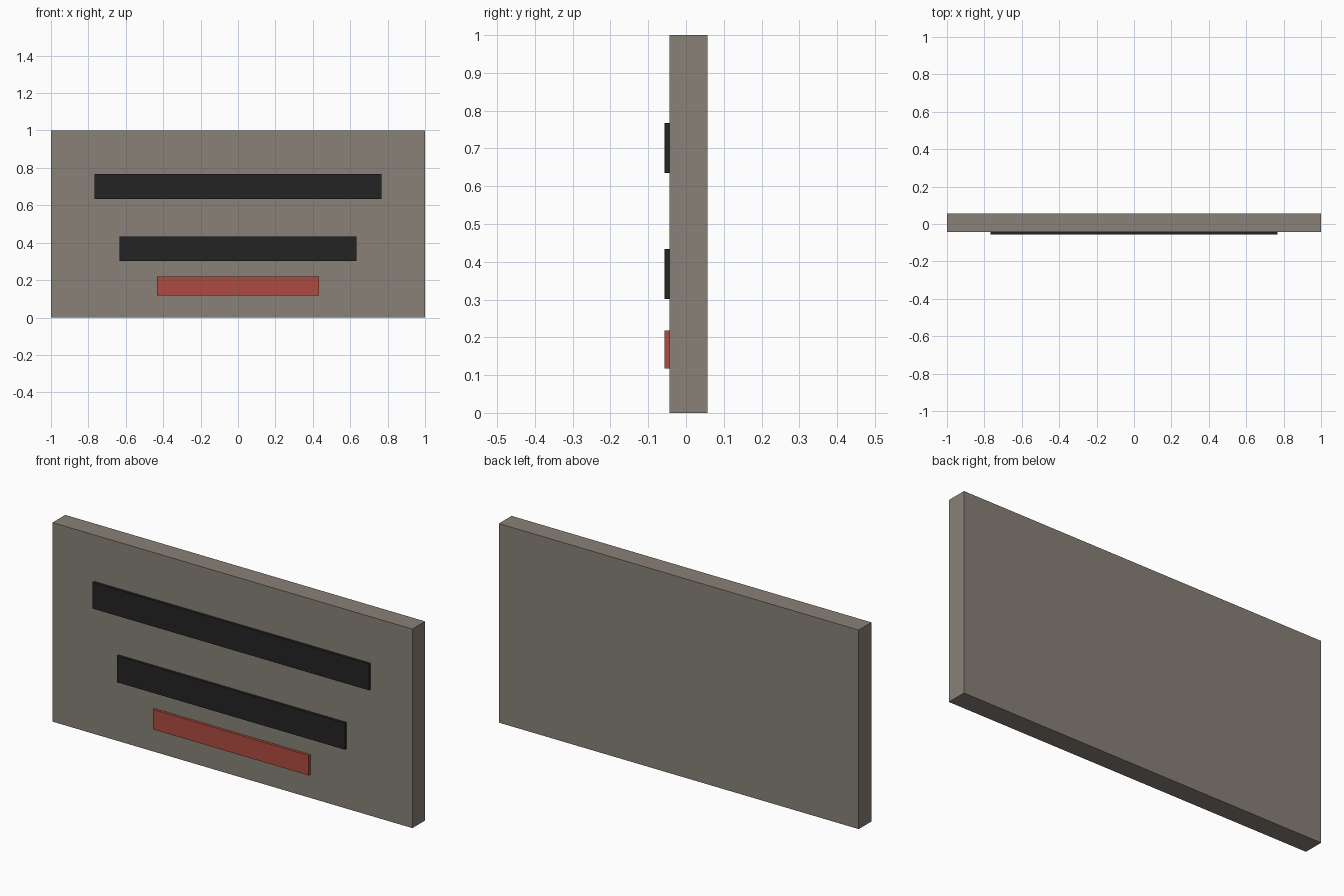
import bpy

if "Cube" in bpy.data.objects:
    bpy.data.objects.remove(bpy.data.objects["Cube"])


def material(name, rgb):
    m = bpy.data.materials.new(name)
    m.diffuse_color = (*rgb, 1.0)
    m.use_nodes = True
    m.node_tree.nodes["Principled BSDF"].inputs["Base Color"].default_value = m.diffuse_color
    return m


def box(name, half_width, y0, y1, z0, z1, mat):
    bpy.ops.mesh.primitive_cube_add(size=1)
    ob = bpy.context.object
    ob.name = name
    for v in ob.data.vertices:
        v.co = (v.co.x * 2 * half_width,
                y0 if v.co.y < 0 else y1,
                z0 if v.co.z < 0 else z1)
    ob.data.materials.append(mat)
    return ob


stone = material("warm_grey", (0.246, 0.219, 0.184))
black = material("near_black", (0.017, 0.017, 0.017))
red = material("brick_red", (0.42, 0.071, 0.053))

FRONT, FACE, BACK = -0.057, -0.044, 0.057

# Sign board
box("sign_board", 1.0, FACE, BACK, 0.0, 1.0, stone)

# Raised strips on the front face
for name, hw, z0, z1, mat in (
        ("upper_strip", 0.768, 0.635, 0.767, black),
        ("middle_strip", 0.634, 0.301, 0.434, black),
        ("lower_strip", 0.433, 0.118, 0.218, red)):
    box(name, hw, FRONT, FACE, z0, z1, mat)
